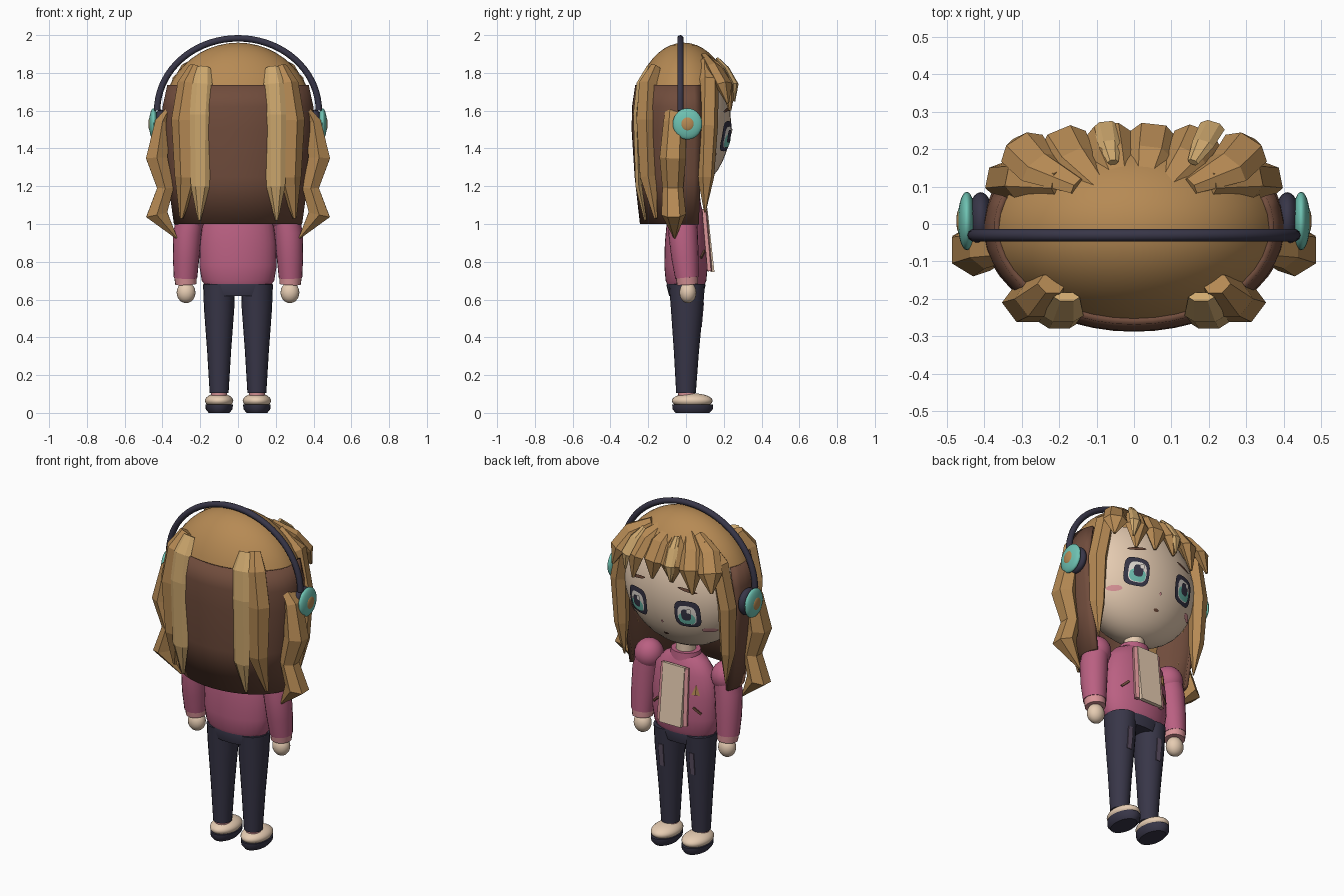
import bpy, bmesh, math
from mathutils import Vector, Euler

if "Cube" in bpy.data.objects:
    bpy.data.objects.remove(bpy.data.objects["Cube"])

def mat(name, r, g, b):
    m = bpy.data.materials.new(name)
    m.diffuse_color = [(c / 255 / 12.92 if c < 10 else ((c / 255 + .055) / 1.055) ** 2.4) for c in (r, g, b)] + [1]
    m.use_nodes = True
    m.node_tree.nodes["Principled BSDF"].inputs["Base Color"].default_value = m.diffuse_color
    return m

HAIR = mat("hair_tan", 182, 138, 84)
STREAK = mat("hair_streak", 206, 168, 110)
BROWN = mat("hair_brown", 112, 76, 60)
PINK = mat("jacket_pink", 186, 96, 130)
BLUSH = mat("light_pink", 218, 148, 152)
NAVY = mat("navy", 56, 54, 72)
SKIN = mat("cream_skin", 230, 204, 178)
TEAL = mat("teal", 110, 194, 178)
WHITE = mat("eye_white", 240, 232, 224)
MAUVE = mat("worn_mauve", 92, 80, 100)

def finish(bm, name, material, smooth=True, recalc=True):
    if recalc:
        bmesh.ops.recalc_face_normals(bm, faces=bm.faces[:])
    for f in bm.faces:
        f.smooth = smooth
    me = bpy.data.meshes.new(name)
    bm.to_mesh(me)
    bm.free()
    if smooth:
        me.set_sharp_from_angle(angle=math.radians(40))
    me.materials.append(material)
    ob = bpy.data.objects.new(name, me)
    bpy.context.collection.objects.link(ob)
    return ob

def ellipsoid(name, c, r, material, seg=28):
    bm = bmesh.new()
    bmesh.ops.create_uvsphere(bm, u_segments=seg, v_segments=seg // 2, radius=1)
    for v in bm.verts:
        v.co = Vector([c[i] + v.co[i] * r[i] for i in range(3)])
    return finish(bm, name, material)

def plate(name, c, size, material, rot=(0, 0, 0)):
    bm = bmesh.new()
    bmesh.ops.create_cube(bm, size=1)
    e = Euler(rot).to_matrix()
    for v in bm.verts:
        v.co = e @ Vector([v.co[i] * size[i] for i in range(3)]) + Vector(c)
    return finish(bm, name, material, False)

def strand(name, path, material, out=(0, 1, 0), sides=6, smooth=False):
    """Loft along (x, y, z, half width, half depth) stations."""
    bm, rings = bmesh.new(), []
    pts = [Vector(p[:3]) for p in path]
    for i, p in enumerate(path):
        t = (pts[min(i + 1, len(pts) - 1)] - pts[max(i - 1, 0)]).normalized()
        n = Vector(out)
        n = (n - t * n.dot(t)).normalized()
        s = t.cross(n)
        ring = []
        for k in range(sides):
            a = 2 * math.pi * k / sides
            ring.append(bm.verts.new(pts[i] + s * math.cos(a) * p[3] + n * math.sin(a) * p[4]))
        rings.append(ring)
    for a, b in zip(rings, rings[1:]):
        for k in range(sides):
            j = (k + 1) % sides
            bm.faces.new((a[k], a[j], b[j], b[k]))
    bm.faces.new(rings[0])
    bm.faces.new(rings[-1])
    return finish(bm, name, material, smooth)

# head, neck
HC, HR = (0, 0, 1.54), (.37, .238, .36)
ellipsoid("head", HC, HR, SKIN, 40)
strand("neck", [(0, 0, 1.25, .055, .055), (0, 0, 1.08, .055, .055)], SKIN, sides=16, smooth=True)

def face_patch(name, cx, cz, rx, rz, off, material, power=2, tilt=0):
    """Thin rounded plate lying on the curved face."""
    bm, rings = bmesh.new(), []
    def put(u, w):
        x = cx + u * math.cos(tilt) - w * math.sin(tilt)
        z = cz + u * math.sin(tilt) + w * math.cos(tilt)
        q = 1 - (x / HR[0]) ** 2 - ((z - HC[2]) / HR[2]) ** 2
        return bm.verts.new((x, HR[1] * math.sqrt(max(q, 0)) + off, z))
    for s in (1, .66, .33):
        ring = []
        for k in range(24):
            a = 2 * math.pi * k / 24
            c, d = math.cos(a), math.sin(a)
            ring.append(put(s * rx * math.copysign(abs(c) ** (2 / power), c),
                            s * rz * math.copysign(abs(d) ** (2 / power), d)))
        rings.append(ring)
    mid = put(0, 0)
    for k in range(24):
        j = (k + 1) % 24
        for a, b in zip(rings, rings[1:]):
            bm.faces.new((a[j], a[k], b[k], b[j]))
        bm.faces.new((rings[-1][j], rings[-1][k], mid))
    return finish(bm, name, material, recalc=False)

# face details
for s, side in ((1, "left"), (-1, "right")):
    ex = .16 * s
    face_patch("eye_rim_" + side, ex, 1.465, .07, .08, .011, NAVY, 3.5)
    face_patch("eye_white_" + side, ex, 1.46, .05, .058, .015, WHITE, 3)
    face_patch("iris_" + side, ex, 1.44, .045, .036, .018, TEAL, 2.5)
    face_patch("pupil_" + side, ex, 1.465, .026, .034, .021, NAVY, 3)
    face_patch("eye_glint_" + side, ex - .018, 1.492, .012, .014, .024, WHITE, 3)
    face_patch("brow_" + side, ex, 1.605, .055, .009, .008, BROWN, 2, -.2 * s)
    face_patch("cheek_" + side, .25 * s, 1.365, .034, .015, .006, BLUSH)
face_patch("nose", 0, 1.385, .007, .009, .006, BLUSH)
face_patch("mouth", 0, 1.3, .016, .008, .006, BROWN)

# hair cap
bm = bmesh.new()
bmesh.ops.create_uvsphere(bm, u_segments=40, v_segments=24, radius=1)
for v in bm.verts:
    v.co = Vector((v.co.x * .402, v.co.y * .268 - .012, v.co.z * .4 + 1.56))
bmesh.ops.bisect_plane(bm, geom=bm.verts[:] + bm.edges[:] + bm.faces[:], plane_co=(0, 0, 1.73),
                       plane_no=(0, 0, 1), clear_inner=True)
finish(bm, "hair_cap", HAIR)

# long back hair sheet
bm, rows = bmesh.new(), []
for z, rx, ry in ((1.735, .365, .247), (1.62, .39, .264), (1.5, .395, .266), (1.25, .365, .25), (1, .33, .222)):
    rows.append([bm.verts.new((rx * math.sin(a), -.012 - ry * math.cos(a), z))
                 for a in [math.radians(-110 + 220 * k / 28) for k in range(29)]])
for a, b in zip(rows, rows[1:]):
    for k in range(28):
        bm.faces.new((a[k], b[k], b[k + 1], a[k + 1]))
m = finish(bm, "back_hair", BROWN).modifiers.new("thickness", 'SOLIDIFY')
m.thickness, m.offset = .02, 0

# mirrored hair locks
for s, side in ((1, "left"), (-1, "right")):
    mir = lambda path: [(s * p[0],) + p[1:] for p in path]
    strand("back_lock_" + side, mir([(.22, -.16, 1.83, .04, .03), (.25, -.2, 1.74, .07, .055),
           (.275, -.21, 1.55, .078, .06), (.27, -.2, 1.25, .065, .05), (.3, -.16, 1.03, .01, .01)]),
           HAIR, (0, -1, 0))
    strand("back_streak_" + side, mir([(.18, -.195, 1.83, .035, .015), (.19, -.245, 1.74, .055, .02),
           (.2, -.262, 1.58, .055, .02), (.2, -.25, 1.2, .05, .02), (.205, -.215, 1.02, .008, .008)]),
           STREAK, (0, -1, 0))
    strand("wavy_lock_" + side, mir([(.37, -.06, 1.6, .05, .02), (.4, -.06, 1.54, .06, .045),
           (.43, -.07, 1.35, .07, .066), (.385, -.07, 1.19, .055, .05), (.43, -.065, 1.05, .065, .066),
           (.325, -.06, .925, .005, .005)]), HAIR, (s, 0, 0))
    strand("front_lock_" + side, mir([(.2, .11, 1.86, .04, .03), (.305, .12, 1.76, .055, .045),
           (.35, .115, 1.52, .055, .05), (.345, .105, 1.25, .045, .04), (.33, .1, 1.06, .004, .004)]),
           HAIR, (s, .2, 0))

# bangs: (tip x, tip z)
for i, (x, z) in enumerate(((-.3, 1.63), (-.19, 1.6), (-.07, 1.64), (.05, 1.63), (.17, 1.6), (.3, 1.64))):
    e = .035 * (abs(x) / .3) ** 2
    strand("bang_%d" % (i + 1), [(x * .5, .1, 1.885, .03, .02), (x * .85, .185 - e, 1.82, .06, .035),
           (x, .238 - e, 1.735, .066, .036), (x * 1.07, .238 - e / 2, z, .008, .008)], HAIR, (x, .5, .2))
for i, x in enumerate((-.075, .21)):
    strand("bang_streak_%d" % (i + 1), [(x * .75, .165, 1.875, .015, .01), (x * .88, .215, 1.825, .03, .012),
           (x, .262, 1.74, .034, .014), (x * 1.03, .255, 1.65, .006, .006)], STREAK, (x * .6, .5, .2))

# headphones
band = [(.428 * math.cos(a), -.03, 1.6 + .383 * math.sin(a), .017, .017)
        for a in [math.pi * k / 36 for k in range(37)]]
strand("headphone_band", band, NAVY, (0, 1, 0), 10, True)
for s, side in ((1, "left"), (-1, "right")):
    ellipsoid("ear_cushion_" + side, (.41 * s, .01, 1.53), (.035, .075, .076), NAVY)
    ellipsoid("ear_cup_" + side, (.447 * s, .008, 1.53), (.024, .078, .083), TEAL)
    ellipsoid("ear_cup_center_" + side, (.464 * s, .008, 1.53), (.011, .036, .038), HAIR)

# jacket
strand("jacket", [(0, 0, .67, .17, .095), (0, 0, .7, .192, .108), (0, 0, .78, .205, .115), (0, 0, .9, .203, .112),
       (0, 0, 1.03, .185, .1), (0, 0, 1.1, .13, .08), (0, 0, 1.13, .075, .065)], PINK, sides=32, smooth=True)
strand("collar", [(0, 0, 1.1, .09, .08), (0, 0, 1.145, .082, .074)], PINK, sides=24, smooth=True)
plate("shirt_panel", (0, .122, .915), (.14, .02, .34), SKIN, (.11, 0, 0))
for s, side in ((1, "left"), (-1, "right")):
    plate("shirt_edge_" + side, (.08 * s, .112, .915), (.022, .02, .33), BLUSH, (.09, 0, -.3 * s))
    plate("jacket_slash_" + side, (.135 * s, .089, .84), (.055, .009, .012), BROWN, (0, .7 * s, -.45 * s))

# triangle badge
strand("badge", [(-.125, .088, .93, .024, .006), (-.125, .083, .985, .002, .006)], HAIR, (-.4, 1, 0), 4)

# arms and hands
for s, side in ((1, "left"), (-1, "right")):
    ellipsoid("shoulder_" + side, (.25 * s, -.015, 1.04), (.08, .08, .085), PINK)
    strand("sleeve_" + side, [(.25 * s, -.015, 1.06, .07, .07), (.268 * s, -.015, .95, .075, .078),
           (.275 * s, -.005, .82, .07, .072), (.278 * s, .005, .715, .062, .062)], PINK, sides=20, smooth=True)
    strand("cuff_" + side, [(.278 * s, .005, .725, .06, .06), (.276 * s, .008, .68, .056, .056)],
           BLUSH, sides=20, smooth=True)
    ellipsoid("hand_" + side, (.275 * s, .01, .637), (.05, .045, .056), SKIN, 20)

# trousers
strand("hips", [(0, 0, .7, .17, .095), (0, 0, .675, .185, .103), (0, 0, .62, .165, .09)],
       NAVY, sides=28, smooth=True)
for s, side in ((1, "left"), (-1, "right")):
    strand("leg_" + side, [(.1 * s, .005, .68, .085, .095), (.1 * s, .005, .55, .08, .085),
           (.1 * s, .002, .32, .063, .066), (.1 * s, 0, .105, .05, .052)], NAVY, sides=20, smooth=True)
    plate("knee_patch_" + side, (.1 * s, .085, .52), (.03, .009, .13), MAUVE, (-.09, 0, 0))
    strand("sock_" + side, [(.1 * s, 0, .13, .042, .045), (.1 * s, .005, .08, .042, .045)],
           BLUSH, sides=16, smooth=True)
    ellipsoid("shoe_" + side, (.1 * s, .033, .064), (.075, .108, .04), SKIN)
    strand("sole_" + side, [(.1 * s, .035, .045, .073, .108), (.1 * s, .035, .02, .071, .107),
           (.1 * s, .035, 0, .055, .09)], NAVY, sides=24, smooth=True)
